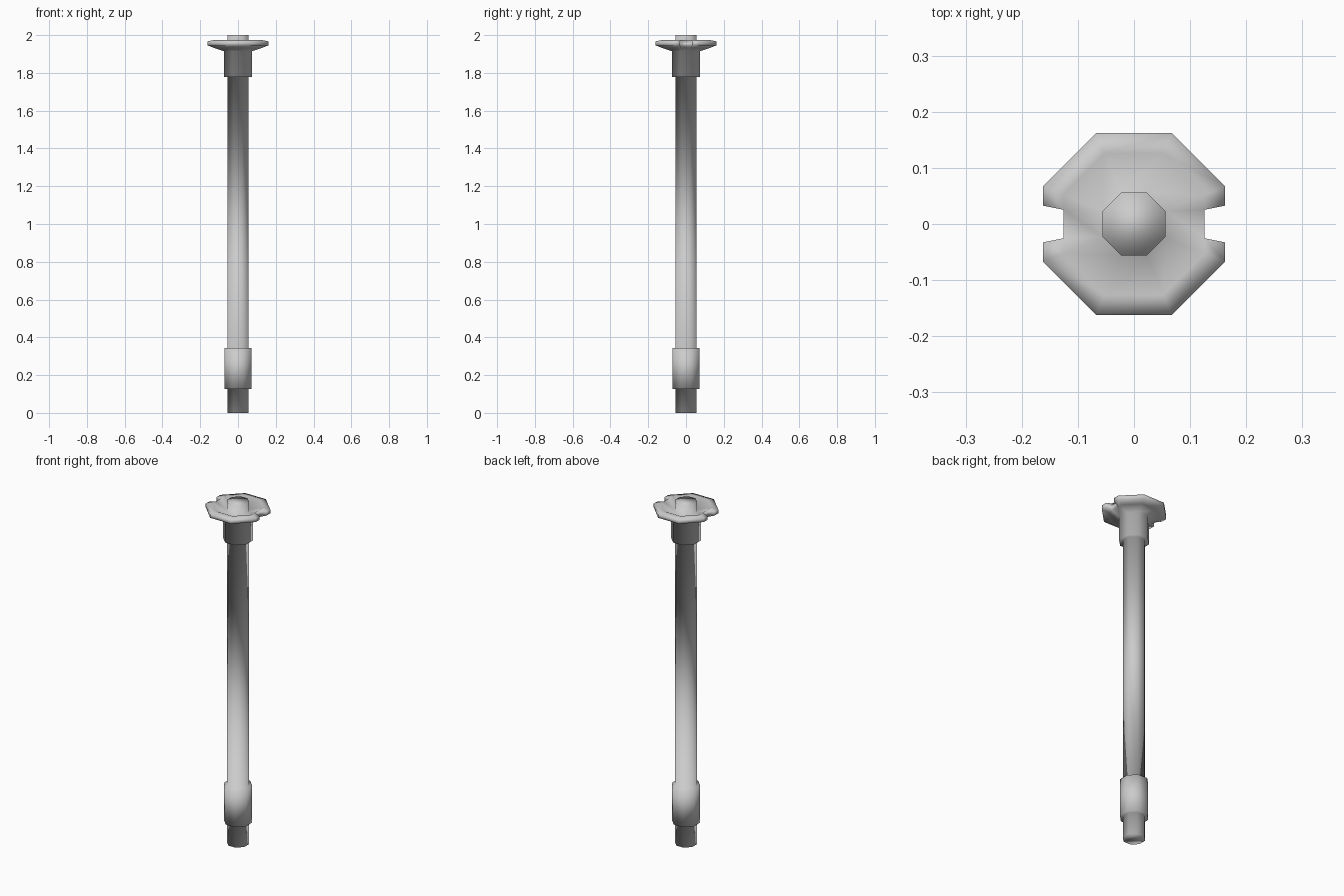
import bpy
import bmesh
import math

if "Cube" in bpy.data.objects:
    bpy.data.objects.remove(bpy.data.objects["Cube"])

metal = bpy.data.materials.new("light grey metal")
metal.diffuse_color = (0.6, 0.6, 0.6, 1)
metal.use_nodes = True
metal.node_tree.nodes["Principled BSDF"].inputs["Base Color"].default_value = metal.diffuse_color

# Octagon corners (degrees); each x-facing side gets two extra notch columns
CORNERS = [22.5 + 45 * i for i in range(8)]
NOTCH = 11.4
COLUMNS = [-22.5, -NOTCH, NOTCH] + CORNERS[:4] + [180 - NOTCH, 180 + NOTCH] + CORNERS[4:7]
NOTCH_COLUMNS = (1, 8 - 1)

# Profile from foot to tip: flat-to-centre radius, height, carries notch points
PROFILE = [
    (0.056, 0.000, False), (0.056, 0.127, False),    # foot
    (0.071, 0.127, False), (0.071, 0.344, False),    # lower collar
    (0.056, 0.344, False), (0.056, 1.778, False),    # shaft
    (0.075, 1.778, False), (0.075, 1.915, False),    # upper collar
    (0.126, 1.932, True), (0.162, 1.946, True),      # flange underside
    (0.162, 1.967, True), (0.126, 1.974, True),      # flange rim
    (0.056, 1.940, False), (0.056, 2.000, False),    # dish and tip
]
UNDER, UNDER_EDGE, TOP_EDGE, TOP = 8, 9, 10, 11


def point(apothem, z, angle):
    """Point on an octagon outline in the given direction."""
    offset = (angle + 22.5) % 45 - 22.5
    r = apothem / math.cos(math.radians(offset))
    a = math.radians(angle)
    return (r * math.cos(a), r * math.sin(a), z)


def build_post():
    bm = bmesh.new()
    rings = []
    for apothem, z, notched in PROFILE:
        made, ring = {}, []
        for angle in COLUMNS:
            # plain rings collapse notch columns onto the nearest corner
            if not notched:
                angle = min([-22.5] + CORNERS, key=lambda c: abs(c - angle))
            if angle not in made:
                made[angle] = bm.verts.new(point(apothem, z, angle))
            ring.append(made[angle])
        rings.append(ring)

    def face(verts):
        verts = list(dict.fromkeys(verts))
        if len(verts) > 2:
            bm.faces.new(verts)

    count = len(COLUMNS)
    for r in range(len(rings) - 1):
        for c in range(count):
            d = (c + 1) % count
            if c in NOTCH_COLUMNS and UNDER <= r < TOP:
                continue
            face((rings[r][c], rings[r][d], rings[r + 1][d], rings[r + 1][c]))

    # Notch walls
    for c in NOTCH_COLUMNS:
        face((rings[UNDER][c], rings[UNDER][c + 1], rings[TOP][c + 1], rings[TOP][c]))
        for k in (c, c + 1):
            face([rings[r][k] for r in (UNDER, UNDER_EDGE, TOP_EDGE, TOP)])

    # End caps
    face(rings[0][::-1])
    face(rings[-1])
    bmesh.ops.recalc_face_normals(bm, faces=bm.faces[:])
    for f in bm.faces:
        f.smooth = True
    mesh = bpy.data.meshes.new("flanged_post")
    bm.to_mesh(mesh)
    bm.free()
    mesh.materials.append(metal)
    obj = bpy.data.objects.new("flanged_post", mesh)
    bpy.context.collection.objects.link(obj)


build_post()
